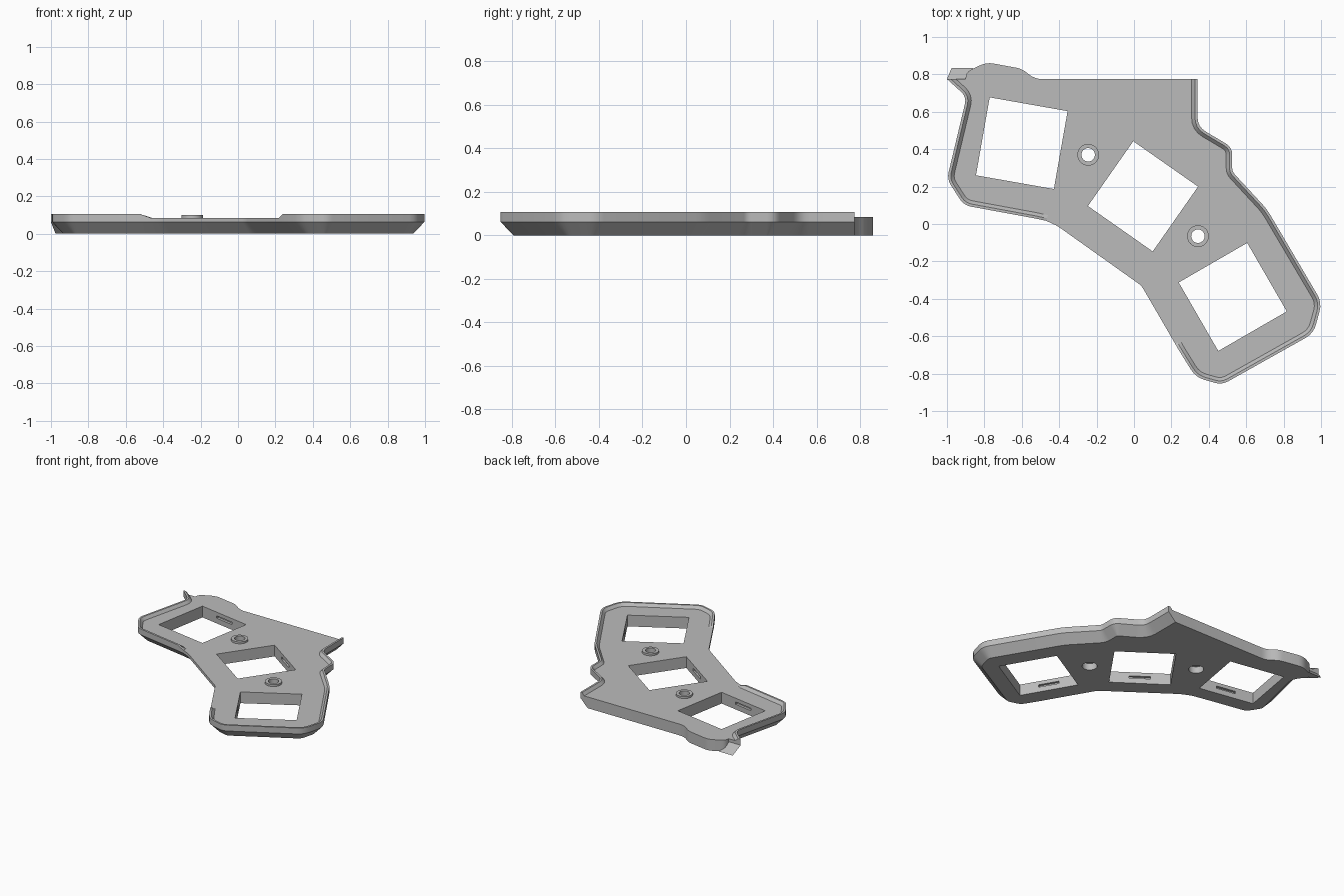
import bpy, bmesh, math
from mathutils import Vector, Matrix

default = bpy.data.objects.get("Cube")
if default:
    bpy.data.objects.remove(default, do_unlink=True)

grey = bpy.data.materials.new("plain grey")
grey.use_nodes = True
COLOUR = (0.5, 0.5, 0.5, 1)
grey.diffuse_color = COLOUR
grey.node_tree.nodes["Principled BSDF"].inputs["Base Color"].default_value = COLOUR

FLOOR, CHAMFER_Z, RIM_Z, CHAMFER = 0.085, 0.062, 0.106, 0.06


def finish(bm, name):
    bmesh.ops.recalc_face_normals(bm, faces=bm.faces)
    mesh = bpy.data.meshes.new(name)
    bm.to_mesh(mesh)
    bm.free()
    obj = bpy.data.objects.new(name, mesh)
    bpy.context.collection.objects.link(obj)
    mesh.materials.append(grey)
    return obj


def activate(obj):
    bpy.ops.object.select_all(action='DESELECT')
    obj.select_set(True)
    bpy.context.view_layer.objects.active = obj


def smooth(obj):
    activate(obj)
    bpy.ops.object.shade_smooth_by_angle(angle=math.radians(30))


def rounded(corners, steps=4):
    """Replace each corner by a short curve; r is the distance cut back."""
    out = []
    for i, (x, y, r) in enumerate(corners):
        p = Vector((x, y))
        if not r:
            out.append(p)
            continue
        a = Vector(corners[i - 1][:2])
        b = Vector(corners[(i + 1) % len(corners)][:2])
        a, b = p + (a - p).normalized() * r, p + (b - p).normalized() * r
        for k in range(steps + 1):
            t = k / steps
            out.append(a * (1 - t) ** 2 + p * 2 * t * (1 - t) + b * t * t)
    return out


def inset(points, dists):
    """Move every edge inward by its own distance and intersect neighbours."""
    n, out = len(points), []
    for i, p in enumerate(points):
        d0 = (p - points[i - 1]).normalized()
        d1 = (points[(i + 1) % n] - p).normalized()
        n0, n1 = Vector((-d0.y, d0.x)), Vector((-d1.y, d1.x))
        w0, w1 = dists[i - 1], dists[i]
        det = n0.x * n1.y - n0.y * n1.x
        if abs(det) < 0.02:
            out.append(p + (n0 + n1).normalized() * (w0 + w1) / 2)
        else:
            out.append(p + Vector((w0 * n1.y - w1 * n0.y, w1 * n0.x - w0 * n1.x)) / det)
    return out


# Outline, anticlockwise: rimmed left side, bare front, rimmed right side, back
left_side = [(-1, .775, 0), (-.895, .68, .04), (-1, .24, .04), (-.91, .1, .04),
             (-.53, .03, 0), (-.47, .017, 0)]
front = [(-.41, -.01, .02), (.04, -.33, .02)]
right_side = [(.22, -.64, 0), (.24, -.675, 0), (.33, -.82, .05), (.47, -.86, .04),
              (.96, -.585, .05), (1.005, -.42, .05), (.71, .08, .04), (.525, .28, .02),
              (.525, .41, .04), (.34, .52, .05), (.34, .775, 0)]
back = [(-.53, .775, .04), (-.6, .83, .03), (-.79, .865, .04), (-.9, .81, .03),
        (-.9, .775, 0)]
outline = rounded(left_side + front + right_side + back)


def index_of(corner):
    return min(range(len(outline)), key=lambda i: (outline[i] - Vector(corner[:2])).length)


left_end = index_of(left_side[-1])
right_start, right_end = index_of(right_side[0]), index_of(right_side[-1])


def edge_widths(w):
    return [w if i < right_end else 0 for i in range(len(outline))]


# Plate with a sloped underside edge
bm = bmesh.new()
loops = []
for pts, z in ((inset(outline, edge_widths(CHAMFER)), 0), (outline, CHAMFER_Z), (outline, FLOOR)):
    loops.append([bm.verts.new((p.x, p.y, z)) for p in pts])
count = len(outline)
for low, high in zip(loops, loops[1:]):
    for i in range(count):
        j = (i + 1) % count
        bm.faces.new((low[i], low[j], high[j], high[i]))
bm.faces.new(loops[0])
bm.faces.new(loops[-1])
plate = finish(bm, "base_plate")


def cut(cutter):
    cutter.hide_render = True
    activate(plate)
    mod = plate.modifiers.new("cut", 'BOOLEAN')
    mod.operation, mod.solver, mod.object = 'DIFFERENCE', 'EXACT', cutter
    bpy.ops.object.modifier_apply(modifier=mod.name)
    bpy.data.objects.remove(cutter, do_unlink=True)


def box(name, centre, size, angle):
    bm = bmesh.new()
    matrix = (Matrix.Translation(centre) @ Matrix.Rotation(math.radians(angle), 4, 'Z')
              @ Matrix.Diagonal((*size, 1)))
    bmesh.ops.create_cube(bm, size=1, matrix=matrix)
    return finish(bm, name)


# Square openings, each with a clip slot in two opposite walls
for x, y, angle in ((-.6, .432, -10), (.048, .148, -35), (.528, -.39, -60)):
    cut(box("opening_cutter", (x, y, 0), (.423, .423, 1), angle))
    cut(box("slot_cutter", (x, y, .048), (.15, .46, .018), angle))

# Screw bosses: raised rings over a recess from below
SCREWS = ((-.245, .37), (.342, -.065))
for number, (x, y) in enumerate(SCREWS):
    bm = bmesh.new()
    bmesh.ops.create_cone(bm, cap_ends=True, segments=32, radius1=.052, radius2=.052,
                          depth=1, matrix=Matrix.Translation((x, y, 0)))
    cut(finish(bm, "screw_cutter"))
    bm = bmesh.new()
    rings = []
    for r, z in ((.058, .05), (.058, .1), (.036, .1), (.036, .05)):
        rings.append([bm.verts.new((x + r * math.cos(k * math.tau / 32),
                                    y + r * math.sin(k * math.tau / 32), z)) for k in range(32)])
    for a, b in zip(rings, rings[1:] + rings[:1]):
        for k in range(32):
            m = (k + 1) % 32
            bm.faces.new((a[k], a[m], b[m], b[k]))
    smooth(finish(bm, f"screw_boss_{number + 1}"))
smooth(plate)

# Raised rims with a sloped inner face, tapering out at the front
crest, foot = inset(outline, edge_widths(.014)), inset(outline, edge_widths(.032))


def rim(name, first, last, low_end):
    bm = bmesh.new()
    rows = []
    for i in range(first, last + 1):
        top = FLOOR + .001 if i == low_end else RIM_Z
        section = ((outline[i], FLOOR), (outline[i], top), (crest[i], top), (foot[i], FLOOR))
        rows.append([bm.verts.new((p.x, p.y, z)) for p, z in section])
    for a, b in zip(rows, rows[1:]):
        for k in range(4):
            m = (k + 1) % 4
            bm.faces.new((a[k], b[k], b[m], a[m]))
    bm.faces.new(rows[0])
    bm.faces.new(rows[-1])
    smooth(finish(bm, name))


rim("left_rim", 0, left_end, left_end)
rim("right_rim", right_start, right_end, right_start)

# Small sloped fin behind the flared back corner
bm = bmesh.new()
for co in ((-1, .775, CHAMFER_Z), (-.9, .775, CHAMFER_Z), (-.975, .835, 0),
           (-.86, .835, 0), (-.913, .775, 0)):
    bm.verts.new(co)
bmesh.ops.convex_hull(bm, input=bm.verts)
finish(bm, "corner_fin")
